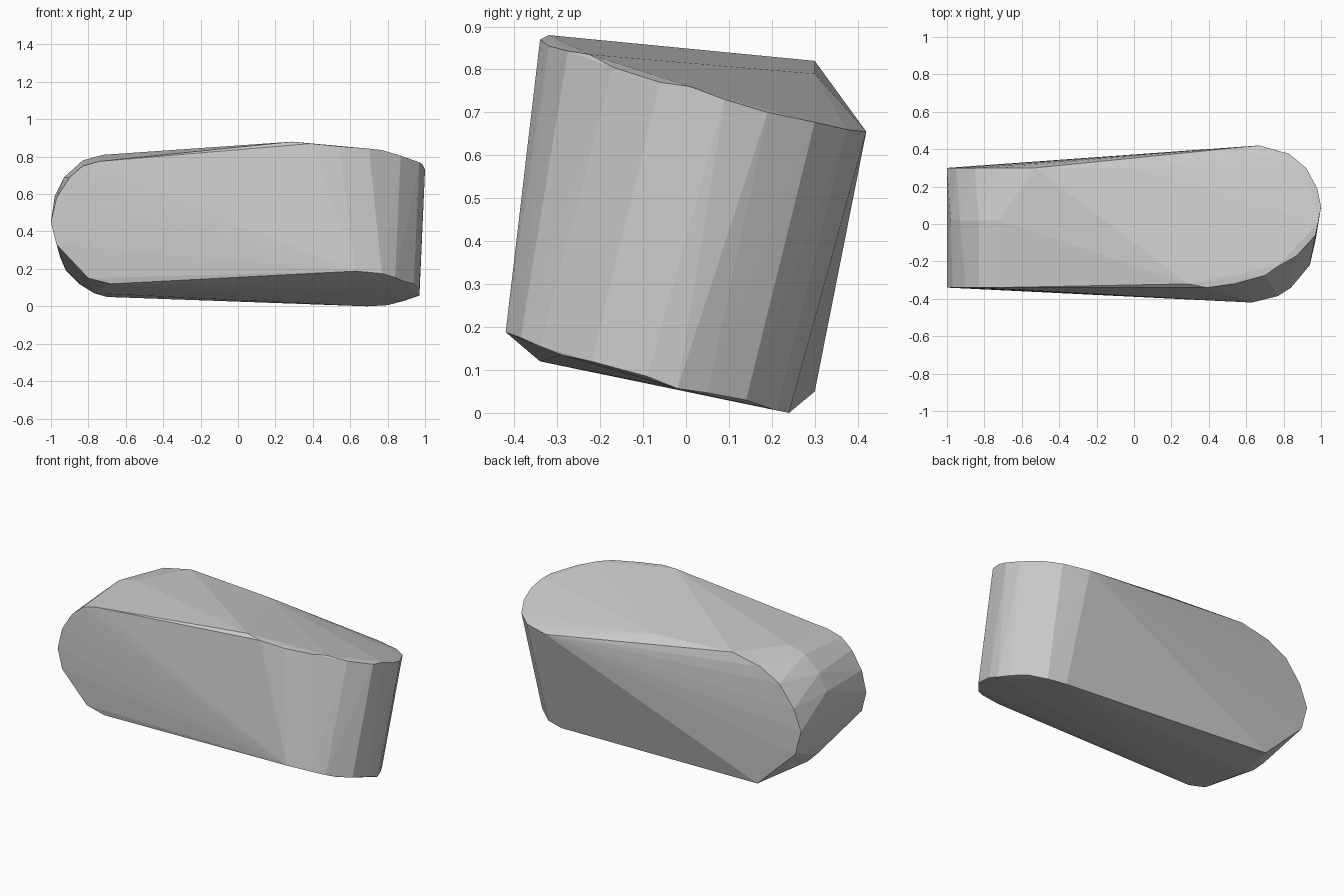
import bpy, bmesh

grey = bpy.data.materials.new("plain grey")
grey.diffuse_color = (0.6, 0.6, 0.6, 1)


def arc(y, profile):
    """Place an (x, z) profile at depth y."""
    return [(x, y, z) for x, z in profile]


# Rounded left end: front, middle and back sections
front_arc = arc(-0.34, [(-0.74, 0.775), (-0.83, 0.75), (-0.90, 0.69), (-0.97, 0.58),
                        (-1.0, 0.45), (-0.97, 0.33), (-0.80, 0.15), (-0.68, 0.12)])
middle_arc = arc(0.02, [(-0.72, 0.81), (-0.83, 0.78), (-0.93, 0.69), (-0.98, 0.59),
                        (-0.95, 0.26), (-0.92, 0.19), (-0.85, 0.12), (-0.77, 0.07)])
back_arc = arc(0.30, [(0.0, 0.79), (-0.53, 0.82), (-0.72, 0.78), (-0.85, 0.71),
                      (-0.95, 0.58), (-1.0, 0.45), (-0.96, 0.30), (-0.70, 0.05)])

# Rounded right end, turned a quarter and leaning back: lower and upper rims
lower_rim = [(0.63, -0.42, 0.188), (0.77, -0.385, 0.175), (0.84, -0.34, 0.155),
             (0.88, -0.29, 0.135), (0.94, -0.22, 0.12), (0.97, -0.09, 0.085),
             (0.97, -0.02, 0.057), (0.94, 0.05, 0.047), (0.89, 0.14, 0.03),
             (0.80, 0.21, 0.006), (0.69, 0.24, 0.0)]
upper_rim = [(0.29, -0.32, 0.88), (0.39, -0.34, 0.87), (0.54, -0.32, 0.855),
             (0.70, -0.275, 0.843), (0.77, -0.225, 0.835), (0.87, -0.17, 0.805),
             (0.97, -0.06, 0.77), (0.985, 0.01, 0.76), (1.0, 0.09, 0.73),
             (0.98, 0.19, 0.70), (0.92, 0.30, 0.677), (0.83, 0.375, 0.66),
             (0.67, 0.42, 0.655)]

# Solid body skinned around both ends
bm = bmesh.new()
for p in front_arc + middle_arc + back_arc + lower_rim + upper_rim:
    bm.verts.new(p)
hull = bmesh.ops.convex_hull(bm, input=bm.verts[:])
loose = {v for v in hull["geom_interior"] + hull["geom_unused"]
         if isinstance(v, bmesh.types.BMVert) and not v.link_faces}
bmesh.ops.delete(bm, geom=list(loose), context="VERTS")
bmesh.ops.recalc_face_normals(bm, faces=bm.faces[:])
mesh = bpy.data.meshes.new("twisted_block")
bm.to_mesh(mesh)
bm.free()
mesh.materials.append(grey)
block = bpy.data.objects.new("twisted_block", mesh)
bpy.context.collection.objects.link(block)
